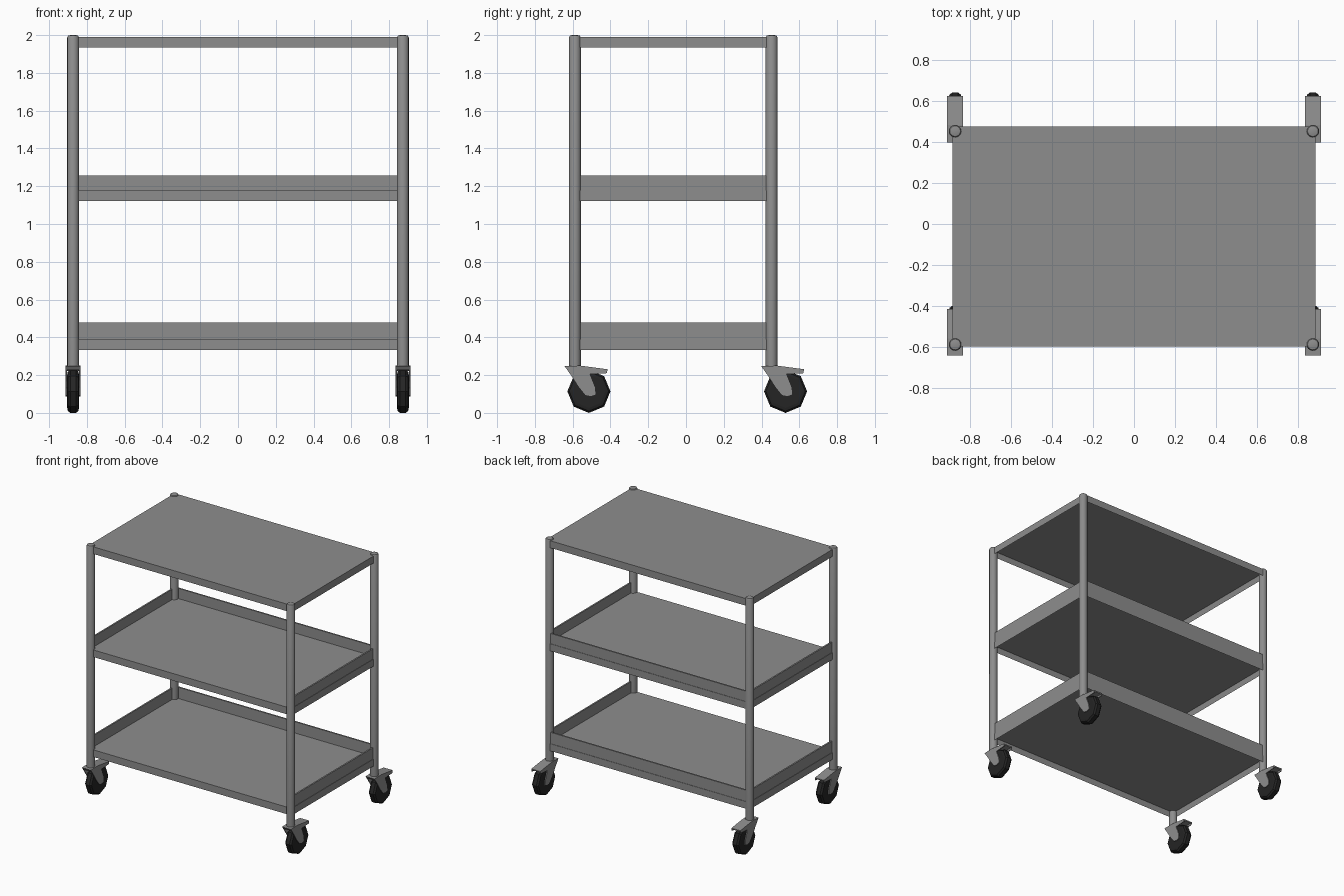
import bpy, bmesh, math
from mathutils import Matrix, Vector

if "Cube" in bpy.data.objects:
    bpy.data.objects.remove(bpy.data.objects["Cube"])


def material(name, v):
    m = bpy.data.materials.new(name)
    m.diffuse_color = (v, v, v, 1)
    m.use_nodes = True
    m.node_tree.nodes["Principled BSDF"].inputs["Base Color"].default_value = m.diffuse_color
    return m


STEEL = material("grey steel", 0.27)
RUBBER = material("black rubber", 0.018)

POST_X, POST_R = 0.873, 0.031
POST_Y = (-0.588, 0.453)
X, Y0, Y1 = 0.886, -0.598, 0.477      # shelf outline
RIM = 0.056


def finish(bm, name, mat, smooth=False):
    bmesh.ops.recalc_face_normals(bm, faces=bm.faces)
    me = bpy.data.meshes.new(name)
    bm.to_mesh(me)
    bm.free()
    me.materials.append(mat)
    ob = bpy.data.objects.new(name, me)
    bpy.context.collection.objects.link(ob)
    if smooth:
        bpy.ops.object.select_all(action='DESELECT')
        ob.select_set(True)
        bpy.context.view_layer.objects.active = ob
        bpy.ops.object.shade_smooth_by_angle(angle=math.radians(40))
    return ob


def add_box(bm, lo, hi):
    lo, hi = Vector(lo), Vector(hi)
    mat = Matrix.Translation((lo + hi) / 2) @ Matrix.Diagonal((*(hi - lo), 1))
    return bmesh.ops.create_cube(bm, size=1, matrix=mat)["verts"]


def shelf(name, top):
    # pan with a folded-down rim, hollow underneath
    bm = bmesh.new()
    add_box(bm, (-X, Y0, top - RIM), (X, Y1, top))
    bm.normal_update()
    under = min(bm.faces, key=lambda f: f.calc_center_median().z)
    bmesh.ops.inset_individual(bm, faces=[under], thickness=0.012)
    bmesh.ops.translate(bm, verts=under.verts, vec=(0, 0, RIM - 0.012))
    finish(bm, name, STEEL)


def guard(name, z0, z1):
    # raised lip on the back and both ends, front left open
    t, e = 0.012, 0.003
    x, ya, yb = X - e, Y0 + e, Y1 - e
    outline = [(-x, ya), (-x, yb), (x, yb), (x, ya),
               (x - t, ya), (x - t, yb - t), (t - x, yb - t), (t - x, ya)]
    bm = bmesh.new()
    f = bm.faces.new([bm.verts.new((a, b, z0)) for a, b in outline])
    ext = bmesh.ops.extrude_face_region(bm, geom=[f])
    vs = [g for g in ext["geom"] if isinstance(g, bmesh.types.BMVert)]
    bmesh.ops.translate(bm, verts=vs, vec=(0, 0, z1 - z0))
    finish(bm, name, STEEL)


def lathe(bm, profile, sides, center, axis, phase=0.0):
    # rings of (radius, offset along axis), capped at both ends
    rings = []
    for r, h in profile:
        ring = []
        for i in range(sides):
            a = phase + 2 * math.pi * i / sides
            c, s = r * math.cos(a), r * math.sin(a)
            p = (c, s, h) if axis == 'Z' else (h, c, s)
            ring.append(bm.verts.new(Vector(center) + Vector(p)))
        rings.append(ring)
    for a, b in zip(rings, rings[1:]):
        for i in range(sides):
            j = (i + 1) % sides
            bm.faces.new((a[i], a[j], b[j], b[i]))
    bm.faces.new(rings[0])
    bm.faces.new(rings[-1])


def side_plate(bm, profile, x0, x1, py):
    f = bm.faces.new([bm.verts.new((x0, py + y, z)) for y, z in profile])
    ext = bmesh.ops.extrude_face_region(bm, geom=[f])
    vs = [g for g in ext["geom"] if isinstance(g, bmesh.types.BMVert)]
    bmesh.ops.translate(bm, verts=vs, vec=(x1 - x0, 0, 0))


# shelves and lips
shelf("top_shelf", 1.99)
shelf("middle_shelf", 1.177)
shelf("bottom_shelf", 0.389)
guard("middle_shelf_guard", 1.177, 1.258)
guard("bottom_shelf_guard", 0.389, 0.478)

# fork outlines, y measured from the post
CHEEK = [(-0.055, 0.248), (-0.018, 0.195), (0.018, 0.138), (0.055, 0.092), (0.085, 0.086),
         (0.112, 0.096), (0.108, 0.135), (0.08, 0.205), (0.168, 0.21), (0.172, 0.231), (0.03, 0.25)]
CROWN = [(-0.055, 0.248), (-0.04, 0.228), (0.171, 0.222), (0.172, 0.231), (0.03, 0.25)]

for sx, sname in ((-1, "left"), (1, "right")):
    for py, yname in zip(POST_Y, ("front", "back")):
        px, tag = sx * POST_X, f"{yname}_{sname}"
        # corner post with a slightly domed top
        bm = bmesh.new()
        lathe(bm, [(POST_R, 0.24), (POST_R, 1.988), (0.026, 1.997), (0.014, 2.0)],
              16, (px, py, 0), 'Z')
        finish(bm, tag + "_post", STEEL, smooth=True)
        # caster fork: two cheeks joined by a crown plate
        bm = bmesh.new()
        for s in (-1, 1):
            side_plate(bm, CHEEK, px + s * 0.0325, px + s * 0.039, py)
        side_plate(bm, CROWN, px - 0.0325, px + 0.0325, py)
        finish(bm, tag + "_caster_fork", STEEL)
        # eight-sided wheel with chamfered tread
        bm = bmesh.new()
        lathe(bm, [(0.088, -0.031), (0.104, -0.028), (0.114, -0.015),
                   (0.114, 0.015), (0.104, 0.028), (0.088, 0.031)],
              8, (px, py + 0.074, 0.114), 'X')
        finish(bm, tag + "_wheel", RUBBER)
